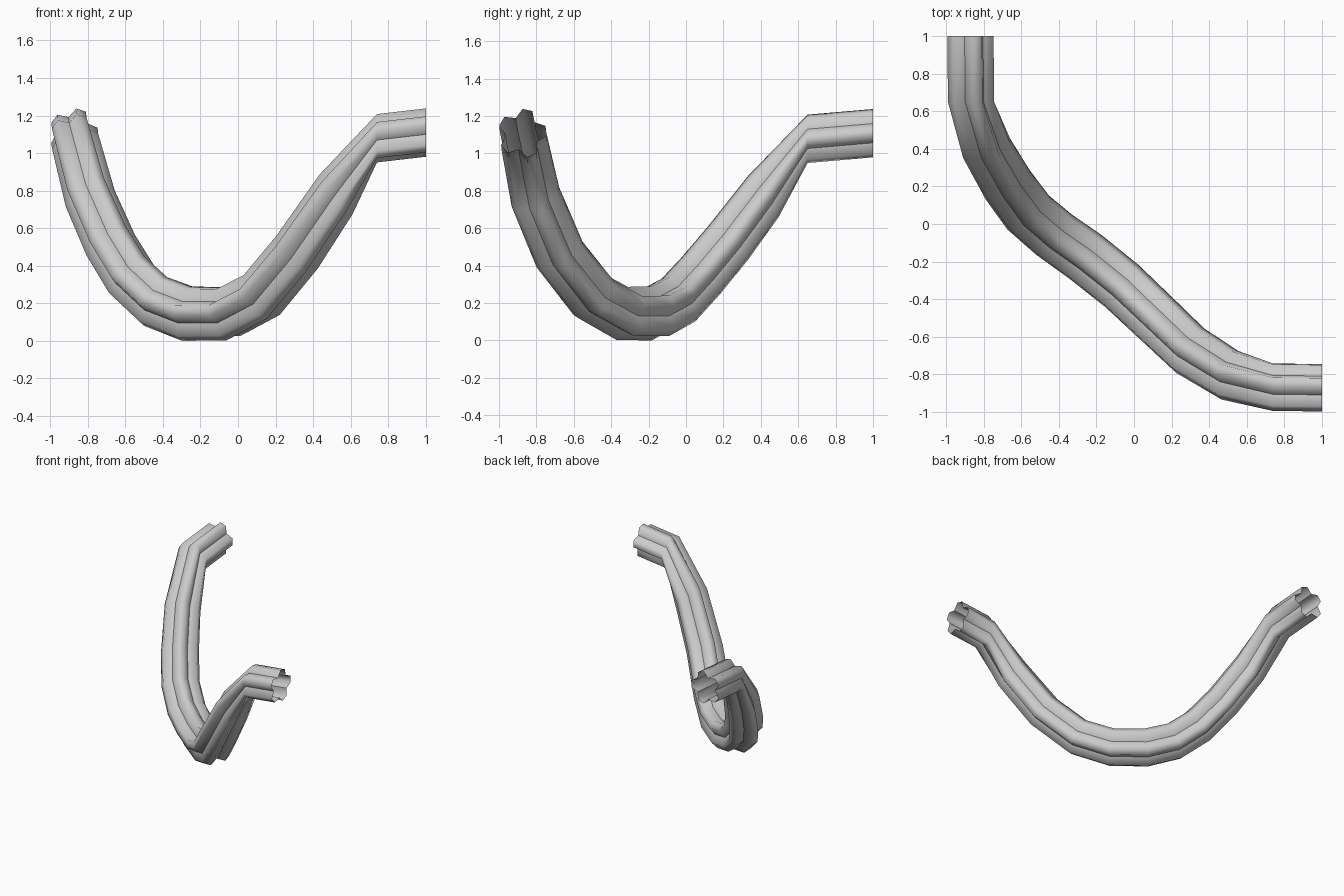
import bpy
import bmesh
from math import cos, sin, radians
from mathutils import Vector

cube = bpy.data.objects.get("Cube")
if cube:
    bpy.data.objects.remove(cube)

grey = bpy.data.materials.new("light_grey")
grey.use_nodes = True
colour = (0.6, 0.6, 0.6, 1)
grey.diffuse_color = colour
grey.node_tree.nodes["Principled BSDF"].inputs["Base Color"].default_value = colour

# Centre line of the sagging cable, from the back end to the side end
path = [Vector(p) for p in (
    (-.875, 1, 1.12), (-.872, .65, 1.09), (-.79, .41, .78), (-.68, .22, .53),
    (-.57, .07, .35), (-.43, -.05, .22), (-.26, -.17, .155), (-.06, -.33, .155),
    (.12, -.50, .25), (.31, -.68, .48), (.52, -.81, .79), (.74, -.872, 1.09),
    (1, -.875, 1.12))]
last = len(path) - 1

# Cross-section: five half-hexagon strands around a centre
STRANDS = 5
section = []
for k in range(STRANDS):
    for angle, radius in ((-12, .13), (12, .13), (36, .088)):
        a = radians(angle + k * 360 / STRANDS)
        section.append((radius * cos(a), radius * sin(a)))
count = len(section)

# Ring directions: level at the clamped ends, blended beside them
back, side = Vector((0, -1, 0)), Vector((1, 0, 0))
tangents = []
for i in range(last + 1):
    if i < 2:
        t = back
    elif i > last - 2:
        t = side
    else:
        t = (path[i + 1] - path[i]).normalized() + (path[i] - path[i - 1]).normalized()
        t.normalize()
        if i == 2:
            t = (t + back * .4).normalized()
        elif i == last - 2:
            t = (t + side * .4).normalized()
    tangents.append(t)

# Sweep the section with a twist-free frame; the sagging middle is thicker
bm = bmesh.new()
rings = []
across = Vector((1, 0, 0))
for i, (centre, t) in enumerate(zip(path, tangents)):
    if i:
        across = tangents[i - 1].rotation_difference(t) @ across
    up = t.cross(across)
    swell = 1 + .14 * max(0, 1 - abs(i - last / 2) / 5) ** .5
    rings.append([bm.verts.new(centre + (across * u + up * v) * swell) for u, v in section])

for r0, r1 in zip(rings, rings[1:]):
    for j in range(count):
        k = (j + 1) % count
        bm.faces.new((r0[j], r0[k], r1[k], r1[j])).smooth = True
    # Crease the valleys between strands
    for j in range(2, count, 3):
        bm.edges.get((r0[j], r1[j])).smooth = False

# Rest the lowest point on the ground
low = min(v.co.z for v in bm.verts)
bmesh.ops.translate(bm, verts=bm.verts, vec=(0, 0, -low))

mesh = bpy.data.meshes.new("cable")
bm.to_mesh(mesh)
bm.free()
mesh.materials.append(grey)
cable = bpy.data.objects.new("cable", mesh)
bpy.context.collection.objects.link(cable)
